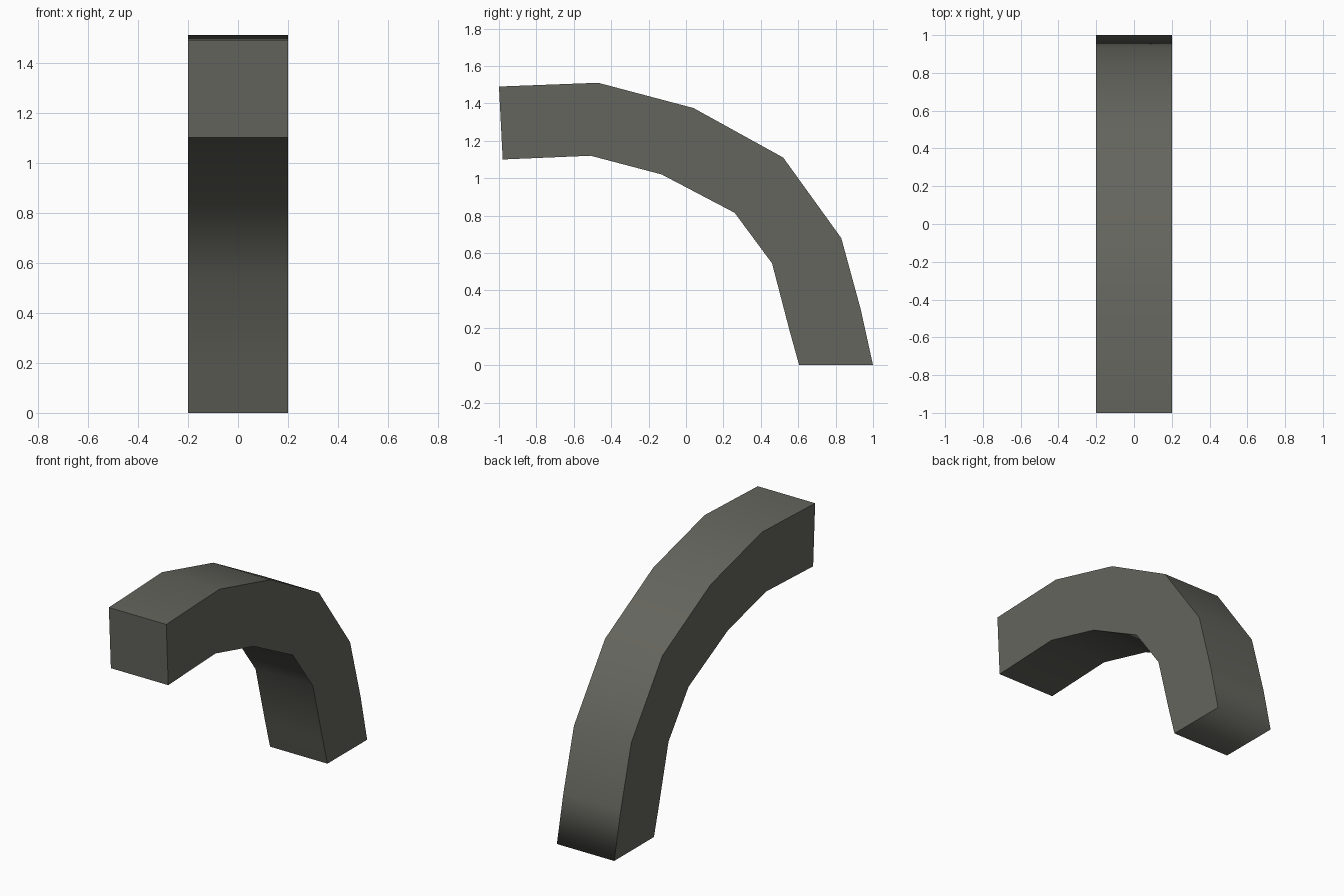
import bpy, bmesh

if "Cube" in bpy.data.objects:
    bpy.data.objects.remove(bpy.data.objects["Cube"])

WIDTH = 0.4

# Side profile (y, z): outer curve from foot to tip, then inner curve back to foot
outer = [(1.0, 0), (0.935, 0.295), (0.83, 0.68), (0.52, 1.11),
         (0.04, 1.375), (-0.47, 1.51), (-1.0, 1.49)]
inner = [(-0.98, 1.10), (-0.51, 1.12), (-0.13, 1.02), (0.26, 0.815),
         (0.46, 0.545), (0.555, 0.18), (0.605, 0)]
profile = outer + inner

grey = bpy.data.materials.new("warm dark grey")
grey.diffuse_color = (0.13, 0.13, 0.112, 1)
grey.use_nodes = True
grey.node_tree.nodes["Principled BSDF"].inputs["Base Color"].default_value = grey.diffuse_color

# Curved arm: profile extruded across the width
bm = bmesh.new()
side = bm.faces.new([bm.verts.new((-WIDTH / 2, y, z)) for y, z in profile])
ext = bmesh.ops.extrude_face_region(bm, geom=[side], use_keep_orig=True)
bmesh.ops.translate(bm, vec=(WIDTH, 0, 0),
                    verts=[g for g in ext["geom"] if isinstance(g, bmesh.types.BMVert)])
bmesh.ops.recalc_face_normals(bm, faces=bm.faces)

# Smooth curve faces; crisp sides, tip and inner foot edge
for f in bm.faces:
    f.smooth = True
for e in bm.edges:
    mid = (e.verts[0].co + e.verts[1].co) / 2
    at_side = abs(mid.x) > 0.01
    at_tip = mid.y < -0.9
    at_inner_foot = mid.z < 0.01 and mid.y < 0.7
    e.smooth = not (at_side or at_tip or at_inner_foot)

mesh = bpy.data.meshes.new("curved_arm")
bm.to_mesh(mesh)
bm.free()
mesh.materials.append(grey)
arm = bpy.data.objects.new("curved_arm", mesh)
bpy.context.collection.objects.link(arm)
